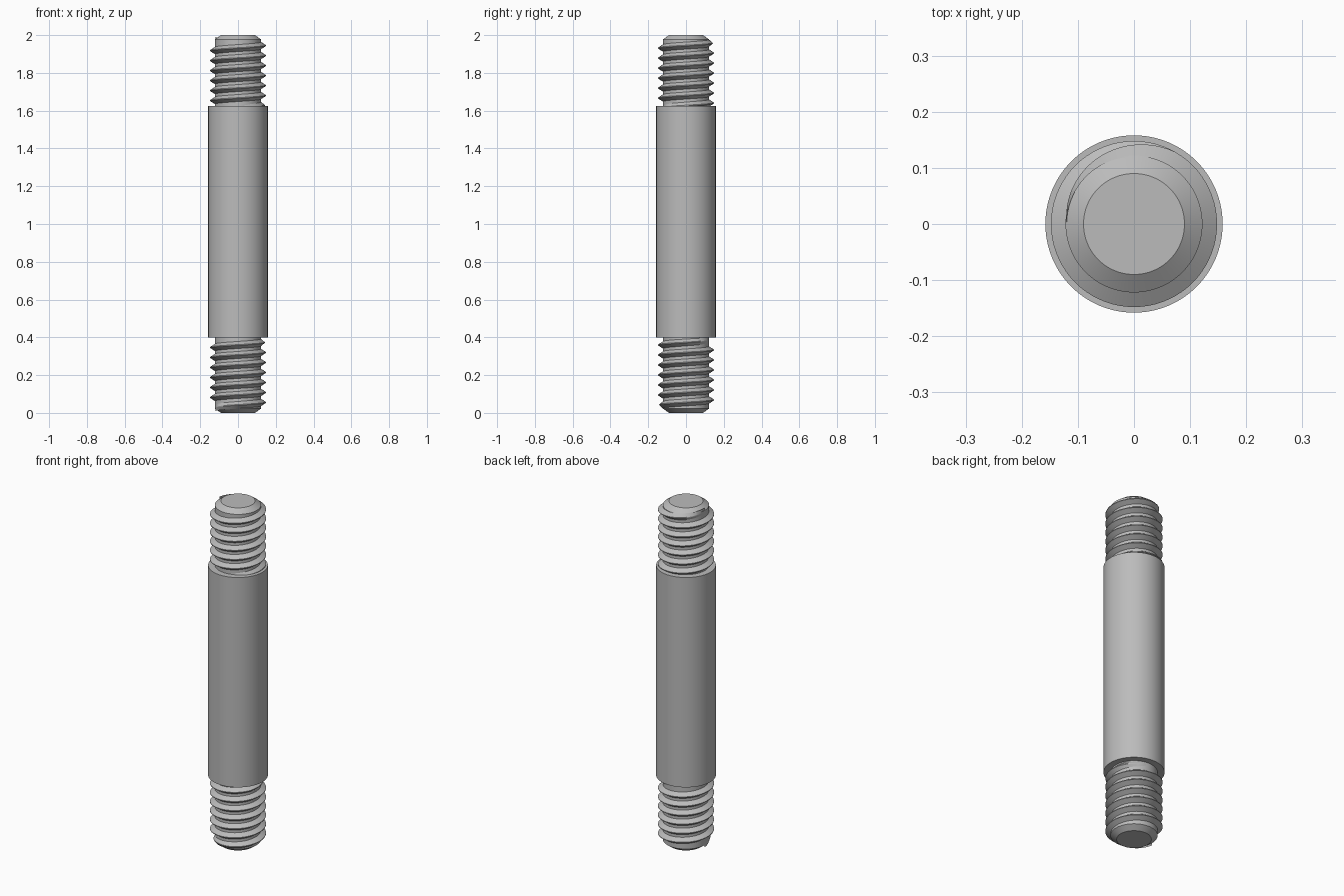
import bpy, bmesh
from math import pi, sin, cos, radians

old = bpy.data.objects.get("Cube")
if old:
    bpy.data.objects.remove(old, do_unlink=True)

steel = bpy.data.materials.new("grey steel")
steel.use_nodes = True
COLOUR = (0.5, 0.5, 0.5, 1)
steel.diffuse_color = COLOUR
steel.node_tree.nodes["Principled BSDF"].inputs["Base Color"].default_value = COLOUR

HEIGHT = 2.0
CORE, CREST, BODY = 0.122, 0.148, 0.158
PITCH, TURNS = 0.0529, 6.75
SEGMENTS = 96


def finish(name, bm):
    """Turn a bmesh into a smooth shaded steel object."""
    bmesh.ops.recalc_face_normals(bm, faces=bm.faces)
    mesh = bpy.data.meshes.new(name)
    bm.to_mesh(mesh)
    bm.free()
    mesh.materials.append(steel)
    obj = bpy.data.objects.new(name, mesh)
    bpy.context.collection.objects.link(obj)
    bpy.ops.object.select_all(action='DESELECT')
    obj.select_set(True)
    bpy.context.view_layer.objects.active = obj
    bpy.ops.object.shade_smooth_by_angle(angle=radians(20))
    return obj


def lathe(name, profile):
    """Revolve (radius, height) points and cap both ends."""
    bm = bmesh.new()
    rings = [[bm.verts.new((r * cos(2 * pi * i / SEGMENTS), r * sin(2 * pi * i / SEGMENTS), z))
              for i in range(SEGMENTS)] for r, z in profile]
    for low, high in zip(rings, rings[1:]):
        for i in range(SEGMENTS):
            j = (i + 1) % SEGMENTS
            bm.faces.new((low[i], low[j], high[j], high[i]))
    bm.faces.new(rings[0])
    bm.faces.new(rings[-1])
    return finish(name, bm)


def thread(name, upper):
    """Right-handed helical ridge that fades into the core at both ends."""
    bm = bmesh.new()
    steps = int(TURNS * 72)
    fade = 0.33
    previous = None
    for s in range(steps + 1):
        turn = TURNS * s / steps
        level = max(0.0, min(1, turn / fade, (TURNS - turn) / fade))
        angle = pi + 2 * pi * turn
        z = 0.029 + PITCH * turn
        # The upper thread is the lower one turned over about the x axis
        flip = -1 if upper else 1
        z = HEIGHT - z if upper else z
        root = CORE - 0.002
        tip = root + (CREST - root) * level
        section = [(root, -0.02), (tip, -0.002), (tip, 0.002), (root, 0.02)]
        ring = [bm.verts.new((r * cos(angle), flip * r * sin(angle), z + dz))
                for r, dz in section]
        if previous:
            for k in range(4):
                n = (k + 1) % 4
                bm.faces.new((previous[k], previous[n], ring[n], ring[k]))
        previous = ring
    bmesh.ops.remove_doubles(bm, verts=bm.verts, dist=1e-6)
    return finish(name, bm)


# Chamfered core with the thicker plain shank between the threaded ends
lathe("stud_shaft", [
    (0.09, 0), (CORE, 0.023), (CORE, 0.4), (BODY, 0.4),
    (BODY, 1.625), (CORE, 1.625), (CORE, HEIGHT - 0.023), (0.09, HEIGHT)])

# Threads on both ends
thread("lower_thread", False)
thread("upper_thread", True)
